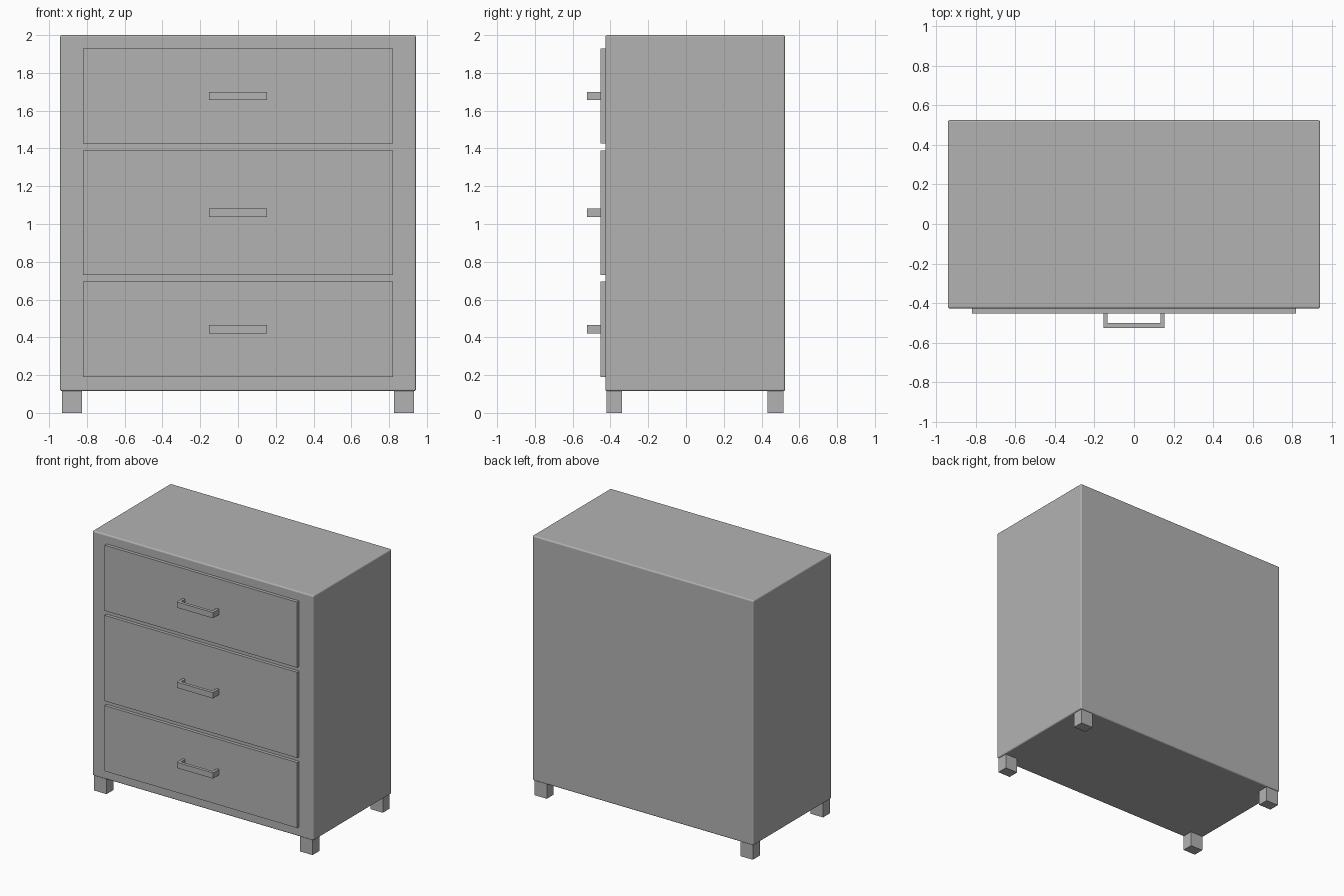
import bpy
import bmesh
from mathutils import Vector

if "Cube" in bpy.data.objects:
    bpy.data.objects.remove(bpy.data.objects["Cube"])

grey = bpy.data.materials.new("plain grey")
grey.diffuse_color = (0.45, 0.45, 0.45, 1)
grey.use_nodes = True
grey.node_tree.nodes["Principled BSDF"].inputs["Base Color"].default_value = grey.diffuse_color


def finish(name, bm):
    bmesh.ops.recalc_face_normals(bm, faces=bm.faces)
    mesh = bpy.data.meshes.new(name)
    bm.to_mesh(mesh)
    bm.free()
    mesh.materials.append(grey)
    ob = bpy.data.objects.new(name, mesh)
    bpy.context.collection.objects.link(ob)
    return ob


def box(name, lo, hi, bevel=0.0):
    """Axis-aligned box between two corners, with optional rounded edges."""
    lo, hi = Vector(lo), Vector(hi)
    bm = bmesh.new()
    bmesh.ops.create_cube(bm, size=1)
    for v in bm.verts:
        v.co = (lo + hi) / 2 + v.co * (hi - lo)
    ob = finish(name, bm)
    if bevel:
        mod = ob.modifiers.new("rounded edges", 'BEVEL')
        mod.width = bevel
        mod.segments = 3
    return ob


def handle(name, z, half_w, y_back, y_front, height, post, bar):
    """U-shaped pull: flat profile seen from above, extruded upward."""
    outline = [(-half_w, y_back), (-half_w, y_front), (half_w, y_front), (half_w, y_back),
               (half_w - post, y_back), (half_w - post, y_front + bar),
               (post - half_w, y_front + bar), (post - half_w, y_back)]
    bm = bmesh.new()
    face = bm.faces.new([bm.verts.new((x, y, z - height / 2)) for x, y in outline])
    ext = bmesh.ops.extrude_face_region(bm, geom=[face], use_keep_orig=True)
    verts = [g for g in ext["geom"] if isinstance(g, bmesh.types.BMVert)]
    bmesh.ops.translate(bm, verts=verts, vec=(0, 0, height))
    return finish(name, bm)


FRONT, BACK, PANEL = -0.427, 0.525, -0.452

# Cabinet body
box("cabinet_body", (-0.942, FRONT, 0.115), (0.942, BACK, 2.0), 0.01)

# Drawer fronts with a pull on each
for label, z0, z1 in (("bottom", 0.19, 0.695), ("middle", 0.73, 1.39), ("top", 1.425, 1.93)):
    box(label + "_drawer_front", (-0.82, PANEL, z0), (0.82, FRONT + 0.005, z1))
    handle(label + "_drawer_handle", (z0 + z1) / 2, 0.154, PANEL + 0.002, -0.525, 0.044, 0.02, 0.024)

# Four block feet
for side, x0, x1 in (("left", -0.931, -0.825), ("right", 0.825, 0.931)):
    for end, y0, y1 in (("front", -0.422, -0.338), ("back", 0.432, 0.516)):
        box(f"{end}_{side}_foot", (x0, y0, 0), (x1, y1, 0.12))
